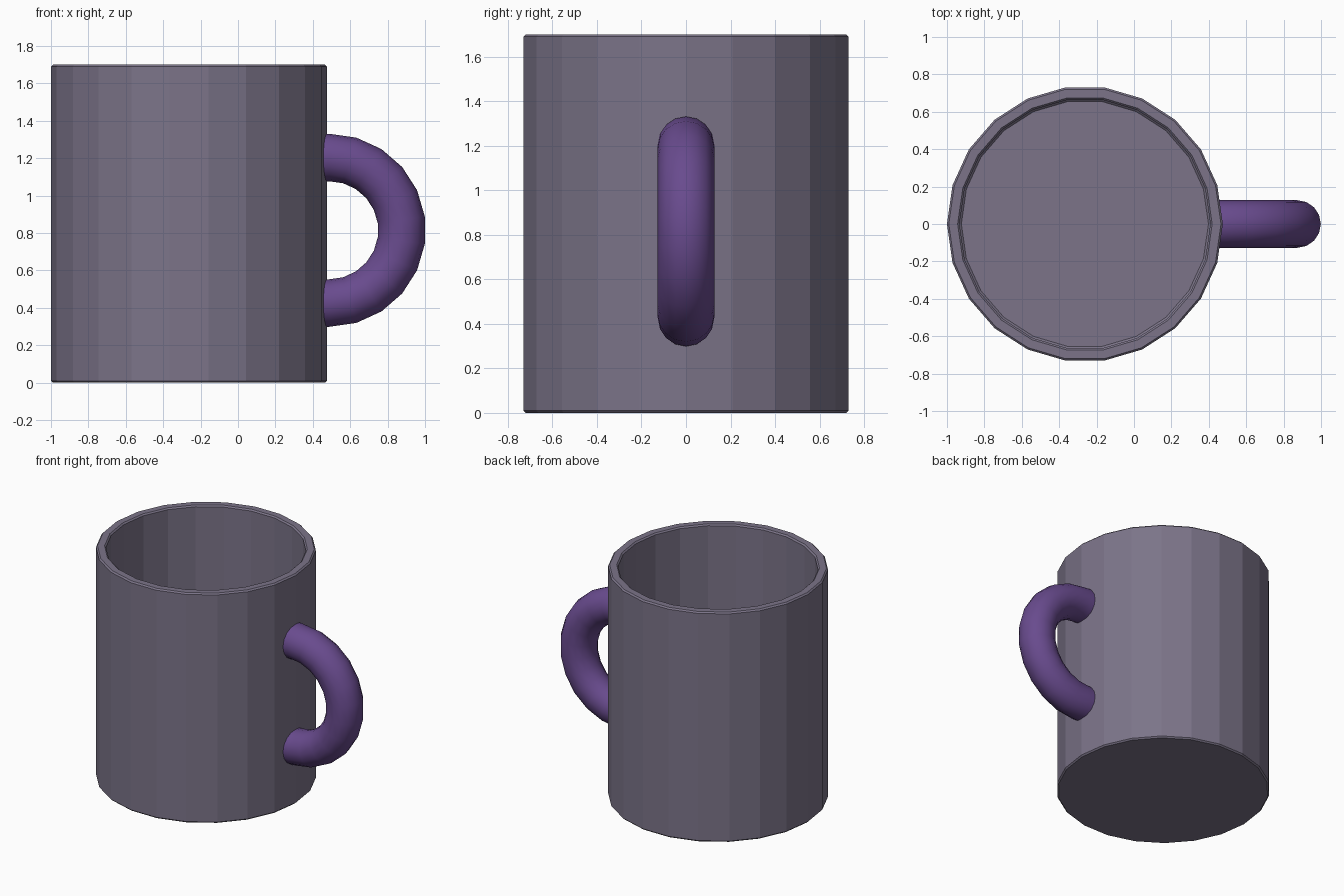
import bpy, bmesh
from math import pi, cos, sin

if "Cube" in bpy.data.objects:
    bpy.data.objects.remove(bpy.data.objects["Cube"])

SIDES = 22
CX = -0.2625


def material(name, rgb):
    m = bpy.data.materials.new(name)
    m.diffuse_color = (*rgb, 1)
    m.use_nodes = True
    m.node_tree.nodes["Principled BSDF"].inputs["Base Color"].default_value = m.diffuse_color
    return m


def skin_rings(name, rings, mat):
    """Bridge successive rings of points and cap both ends."""
    bm = bmesh.new()
    loops = [[bm.verts.new(p) for p in ring] for ring in rings]
    n = len(loops[0])
    for a, b in zip(loops, loops[1:]):
        for i in range(n):
            j = (i + 1) % n
            bm.faces.new((a[i], a[j], b[j], b[i]))
    bm.faces.new(loops[0])
    bm.faces.new(loops[-1])
    bmesh.ops.recalc_face_normals(bm, faces=bm.faces)
    mesh = bpy.data.meshes.new(name)
    bm.to_mesh(mesh)
    bm.free()
    mesh.materials.append(mat)
    obj = bpy.data.objects.new(name, mesh)
    bpy.context.collection.objects.link(obj)
    return obj


# Mug body: profile (radius, height) from under the base, over the rim, to the inner floor
R, H, W, B = 0.7375, 1.70, 0.067, 0.01
profile = [(R - B, 0), (R, B), (R, H - B), (R - B, H),
           (R - W + B, H), (R - W, H - B), (R - W, W + B), (R - W - B, W)]
body = [[(CX + r * cos(2 * pi * i / SIDES), r * sin(2 * pi * i / SIDES), z)
         for i in range(SIDES)] for r, z in profile]
skin_rings("mug_body", body, material("mug_grey", (0.2, 0.175, 0.25)))

# Handle: half ring whose ends run straight into the wall
HX, HZ, MAJOR, MINOR, TUBE = 0.488, 0.815, 0.389, 0.127, 16
stations = [(0.43 - HX, pi / 2)]
stations += [(0, pi / 2 - pi * k / 11) for k in range(12)]
stations += [(0.43 - HX, -pi / 2)]
tube = []
for dx, a in stations:
    ring = []
    for i in range(TUBE):
        t = 2 * pi * i / TUBE
        r = MAJOR + MINOR * cos(t)
        ring.append((HX + dx + r * cos(a), MINOR * sin(t), HZ + r * sin(a)))
    tube.append(ring)
handle = skin_rings("handle", tube, material("handle_purple", (0.14, 0.07, 0.27)))
bpy.context.view_layer.objects.active = handle
handle.select_set(True)
bpy.ops.object.shade_smooth_by_angle()
